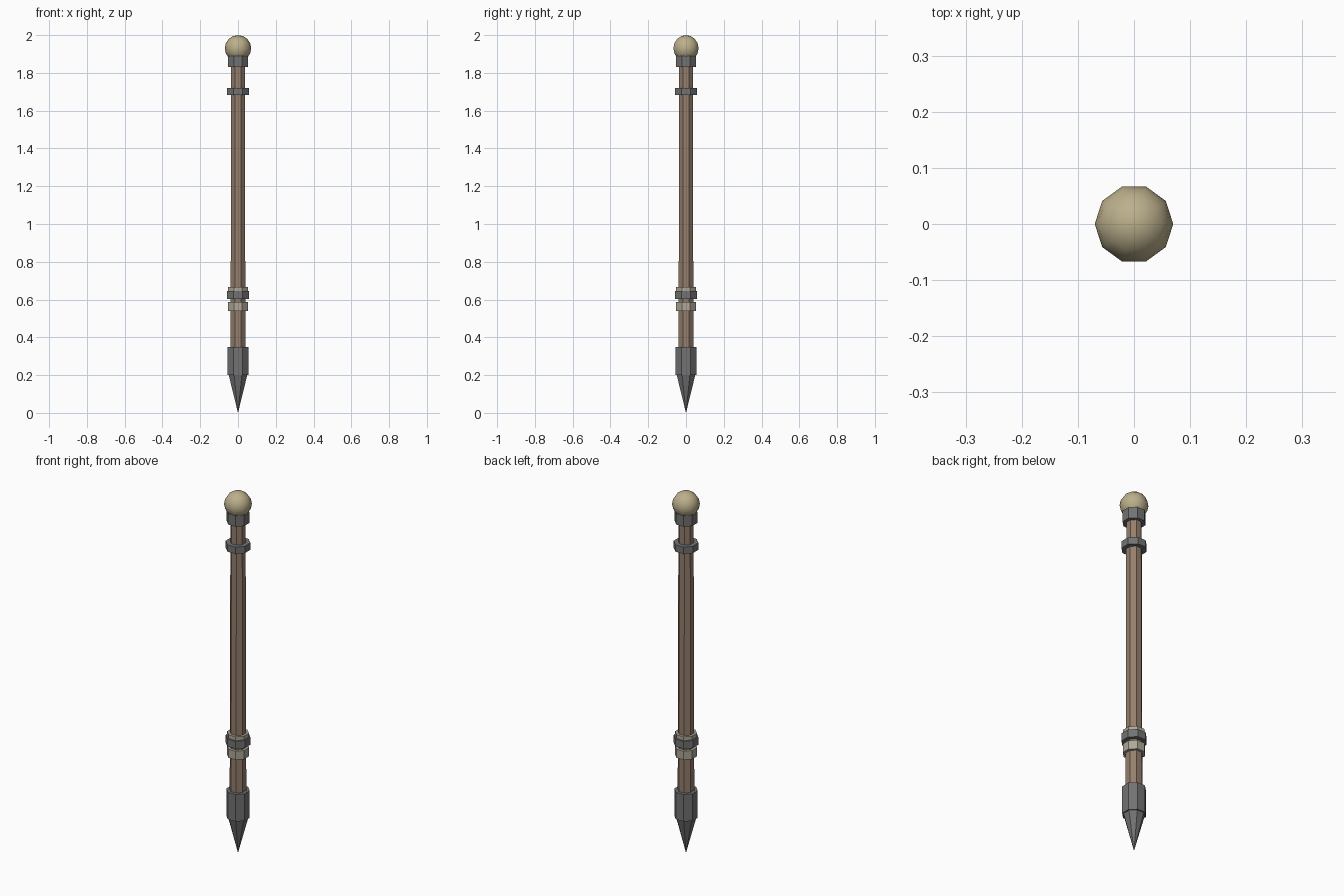
import bpy, bmesh, math

if "Cube" in bpy.data.objects:
    bpy.data.objects.remove(bpy.data.objects["Cube"])


def material(name, rgb):
    m = bpy.data.materials.new(name)
    m.diffuse_color = (*rgb, 1.0)
    m.use_nodes = True
    m.node_tree.nodes["Principled BSDF"].inputs["Base Color"].default_value = m.diffuse_color
    return m


WOOD = material("wood", (0.30, 0.21, 0.15))
IRON = material("iron", (0.17, 0.17, 0.17))
CLOTH = material("cloth", (0.42, 0.39, 0.31))
BRASS = material("brass", (0.50, 0.43, 0.26))


def lathe(name, profile, mat, sides=8, turn=math.pi / 8, smooth=False):
    """Spin (radius, z) points round the z axis; ends are capped, radius 0 is a tip."""
    bm = bmesh.new()
    rings = []
    for r, z in profile:
        n = sides if r > 0 else 1
        rings.append([bm.verts.new((r * math.cos(turn + math.tau * i / sides),
                                    r * math.sin(turn + math.tau * i / sides), z))
                      for i in range(n)])
    for a, b in zip(rings, rings[1:]):
        for i in range(sides):
            j = (i + 1) % sides
            quad = [a[i % len(a)], a[j % len(a)], b[j % len(b)], b[i % len(b)]]
            bm.faces.new(list(dict.fromkeys(quad)))
    for ring in (rings[0], rings[-1]):
        if len(ring) > 1:
            bm.faces.new(ring)
    bmesh.ops.recalc_face_normals(bm, faces=bm.faces)
    for f in bm.faces:
        f.smooth = smooth
    mesh = bpy.data.meshes.new(name)
    bm.to_mesh(mesh)
    bm.free()
    mesh.materials.append(mat)
    ob = bpy.data.objects.new(name, mesh)
    bpy.context.collection.objects.link(ob)
    return ob


def band(name, r, z0, z1, mat):
    return lathe(name, [(r, z0), (r, z1)], mat)


# Tapered wooden shaft
lathe("shaft", [(0.043, 0.20), (0.039, 1.86)], WOOD)

# Iron foot: spike and socket
lathe("spike", [(0.0, 0.0), (0.053, 0.20)], IRON)
band("foot_socket", 0.060, 0.20, 0.35, IRON)

# Cloth wraps and iron rings
band("lower_wrap", 0.057, 0.54, 0.588, CLOTH)
band("upper_wrap", 0.056, 0.617, 0.667, CLOTH)
band("lower_ring", 0.0635, 0.604, 0.646, IRON)
band("upper_ring", 0.0635, 1.682, 1.72, IRON)
band("top_collar", 0.058, 1.83, 1.89, IRON)

# Round knob
R, RINGS = 0.07, 8
ball = [(R * math.sin(math.pi * k / RINGS) if 0 < k < RINGS else 0.0,
         1.93 - R * math.cos(math.pi * k / RINGS)) for k in range(RINGS + 1)]
lathe("knob", ball, BRASS, sides=10, turn=0.0, smooth=True)
